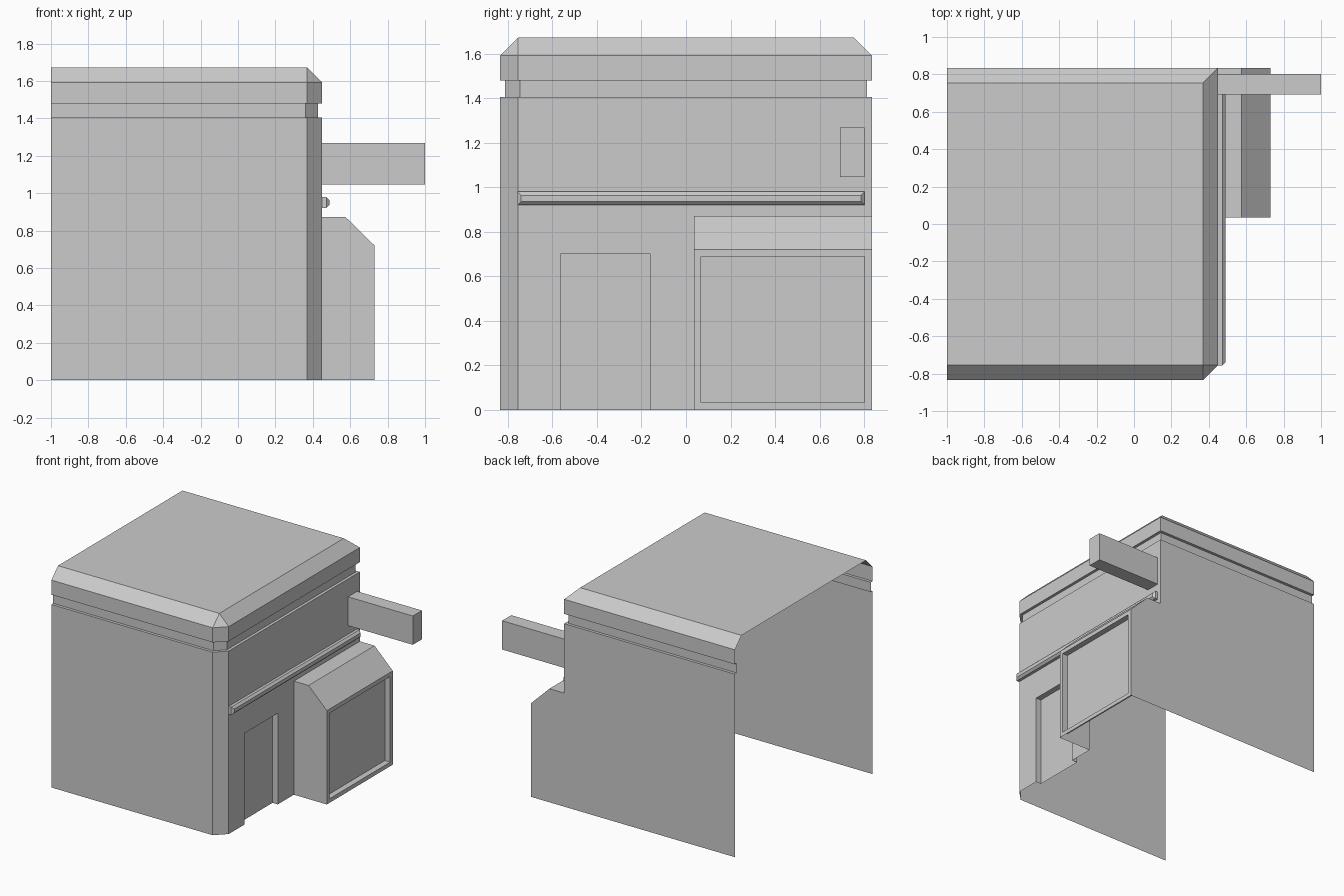
import bpy, bmesh

if "Cube" in bpy.data.objects:
    bpy.data.objects.remove(bpy.data.objects["Cube"])


def new_object(name, bm):
    bmesh.ops.remove_doubles(bm, verts=bm.verts, dist=1e-5)
    mesh = bpy.data.meshes.new(name)
    bm.to_mesh(mesh)
    bm.free()
    obj = bpy.data.objects.new(name, mesh)
    bpy.context.collection.objects.link(obj)
    return obj


def face(bm, pts):
    return bm.faces.new([bm.verts.new(p) for p in pts])


def strip(bm, lower, upper):
    """Quads between two open outlines, skipping collapsed points."""
    for i in range(len(lower) - 1):
        pts = []
        for p in (lower[i], lower[i + 1], upper[i + 1], upper[i]):
            if p not in pts:
                pts.append(p)
        face(bm, pts)


def lift(plan, z):
    return [(x, y, z) for x, y in plan]


def outward_box(name, lo, hi, bevel=0.0):
    """Box standing on the right wall, open where it meets the wall."""
    bm = bmesh.new()
    bmesh.ops.create_cube(bm, size=1)
    for v in bm.verts:
        v.co = [hi[i] if v.co[i] > 0 else lo[i] for i in range(3)]
    back = [f for f in bm.faces if f.calc_center_median().x < lo[0] + 1e-4]
    bmesh.ops.delete(bm, geom=back, context='FACES')
    if bevel:
        outer = [e for e in bm.edges if all(v.co.x > hi[0] - 1e-4 for v in e.verts)]
        bmesh.ops.bevel(bm, geom=outer, offset=bevel, segments=1, affect='EDGES')
    return new_object(name, bm)


# Plan outlines, open on the left side
L, R, Y, C = -1.0, 0.45, 0.835, 0.08
outer = [(L, -Y), (R - C, -Y), (R, -Y + C), (R, Y), (L, Y)]
groove = [(L, -0.813), (0.36, -0.813), (0.428, -0.745), (0.428, 0.813), (L, 0.813)]
top = [(L, -Y + C), (R - C, -Y + C), (R - C, -Y + C), (R - C, Y - C), (L, Y - C)]
WALL_TOP = 1.405

# Walls: front and chamfered corner, back, right side with door and bay openings
D0, D1, DH, DEPTH = -0.565, -0.16, 0.70, 0.045
B0, BH = 0.035, 0.872
bm = bmesh.new()
strip(bm, lift(outer[:3], 0), lift(outer[:3], WALL_TOP))
strip(bm, lift(outer[3:], 0), lift(outer[3:], WALL_TOP))
side = [(-Y + C, 0), (D0, 0), (D0, DH), (D1, DH), (D1, 0), (B0, 0),
        (B0, BH), (Y, BH), (Y, WALL_TOP), (-Y + C, WALL_TOP)]
face(bm, [(R, y, z) for y, z in side])
new_object("walls", bm)

# Recessed door: reveal and panel
bm = bmesh.new()
frame = [(D0, 0), (D0, DH), (D1, DH), (D1, 0)]
strip(bm, [(R - DEPTH, y, z) for y, z in frame], [(R, y, z) for y, z in frame])
face(bm, [(R - DEPTH, y, z) for y, z in reversed(frame)])
new_object("door_recess", bm)

# Roof: recessed groove, band and bevelled cap
bm = bmesh.new()
levels = [lift(outer, WALL_TOP), lift(groove, WALL_TOP), lift(groove, 1.48),
          lift(outer, 1.48), lift(outer, 1.592), lift(top, 1.672)]
for lower, upper in zip(levels, levels[1:]):
    strip(bm, lower, upper)
face(bm, lift(top[:2] + top[3:], 1.672))
new_object("roof", bm)

# Bay with sloped top and recessed window
bay = [(R, 0), (0.73, 0), (0.73, 0.72), (0.575, BH), (R, BH)]
bm = bmesh.new()
face(bm, [(x, B0, z) for x, z in bay])
face(bm, [(x, Y, z) for x, z in reversed(bay)])
strip(bm, [(x, B0, z) for x, z in reversed(bay[1:])],
      [(x, Y, z) for x, z in reversed(bay[1:])])
bmesh.ops.remove_doubles(bm, verts=bm.verts, dist=1e-5)
# keep the shell facing outward
bmesh.ops.recalc_face_normals(bm, faces=bm.faces)
front = max(bm.faces, key=lambda f: f.calc_center_median().x)
if front.normal.x < 0:
    bmesh.ops.reverse_faces(bm, faces=bm.faces)
bmesh.ops.inset_individual(bm, faces=[front], thickness=0.045)
pane = bmesh.ops.extrude_discrete_faces(bm, faces=[front])["faces"][0]
bmesh.ops.translate(bm, verts=pane.verts, vec=(-0.045, 0, 0))
new_object("bay_window", bm)

# Rail along the right wall and projecting beam
outward_box("wall_rail", (R, -0.757, 0.92), (0.488, 0.803, 0.98), bevel=0.016)
outward_box("sign_beam", (R, 0.692, 1.047), (1.0, 0.803, 1.268))
